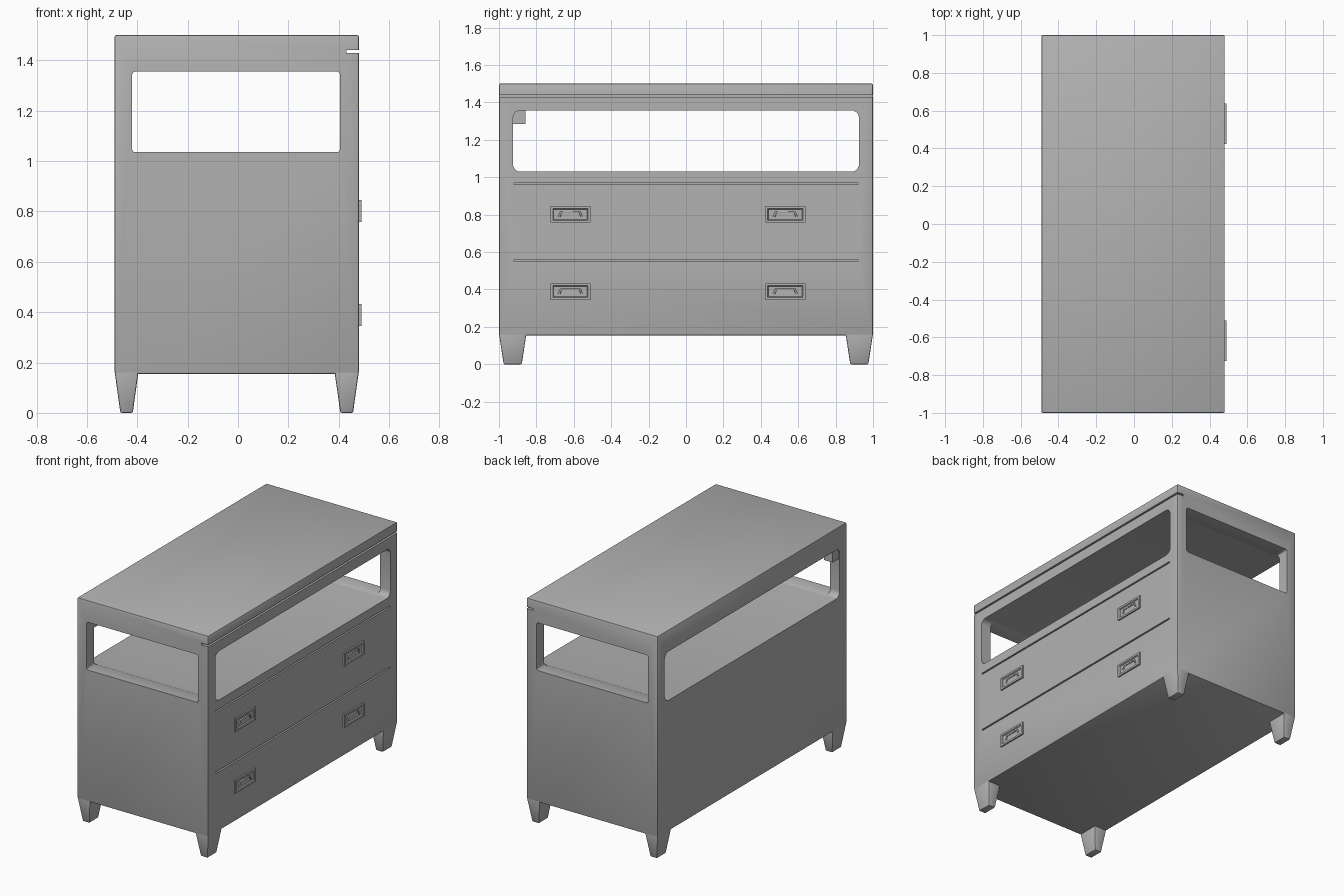
import bpy, bmesh
from mathutils import Vector

if "Cube" in bpy.data.objects:
    bpy.data.objects.remove(bpy.data.objects["Cube"], do_unlink=True)

# One plain grey for the whole piece
GREY = (0.45, 0.45, 0.45, 1)
grey = bpy.data.materials.new("plain grey")
grey.use_nodes = True
grey.diffuse_color = GREY
grey.node_tree.nodes["Principled BSDF"].inputs["Base Color"].default_value = GREY

BACK, FRONT, HALF = -0.49, 0.48, 1.0     # drawer front faces +x
BODY_Z, TOP_Z = 0.155, 1.5


def finish(name, bm):
    bmesh.ops.recalc_face_normals(bm, faces=bm.faces)
    mesh = bpy.data.meshes.new(name)
    bm.to_mesh(mesh)
    bm.free()
    mesh.materials.append(grey)
    ob = bpy.data.objects.new(name, mesh)
    bpy.context.collection.objects.link(ob)
    return ob


def box_bm(x, y, z):
    bm = bmesh.new()
    bmesh.ops.create_cube(bm, size=1)
    for v in bm.verts:
        v.co = Vector([(a + b) / 2 + c * (b - a) for (a, b), c in zip((x, y, z), v.co)])
    return bm


def box(name, x, y, z, radius=0, axis=None, segments=3):
    """Box with all edges rounded, or only those running along one axis."""
    bm = box_bm(x, y, z)
    if radius:
        edges = [e for e in bm.edges if axis is None or
                 abs((e.verts[0].co - e.verts[1].co).normalized()[axis]) > 0.9]
        bmesh.ops.bevel(bm, geom=edges, offset=radius, segments=segments,
                        profile=0.5, affect='EDGES')
    return finish(name, bm)


def cut(target, cutter):
    mod = target.modifiers.new("cut", 'BOOLEAN')
    mod.operation, mod.solver, mod.object = 'DIFFERENCE', 'EXACT', cutter
    with bpy.context.temp_override(object=target, active_object=target):
        bpy.ops.object.modifier_apply(modifier=mod.name)
    bpy.data.objects.remove(cutter, do_unlink=True)


def smooth(ob):
    bpy.ops.object.select_all(action='DESELECT')
    ob.select_set(True)
    bpy.context.view_layer.objects.active = ob
    bpy.ops.object.shade_smooth_by_angle(angle=0.6)


# Cabinet with open shelf, top overhang slot and drawer gaps
cabinet = box("cabinet", (BACK, FRONT), (-HALF, HALF), (BODY_Z, TOP_Z), 0.007, segments=2)
cut(cabinet, box("long_opening", (-0.7, 0.7), (-0.925, 0.925), (1.03, 1.357), 0.04, 0, 5))
cut(cabinet, box("end_opening", (-0.42, 0.405), (-1.2, 1.2), (1.035, 1.355), 0.012, 1))
cut(cabinet, box("top_slot", (0.43, 0.7), (-1.2, 1.2), (1.428, 1.44)))
for z in (0.555, 0.965):
    cut(cabinet, box("drawer_gap", (FRONT - 0.015, 0.7), (-0.92, 0.92), (z - 0.005, z + 0.005)))
smooth(cabinet)

# Small block in one upper corner of the rear opening
box("corner_block", (BACK + 0.005, -0.422), (-0.93, -0.857), (1.285, 1.36))

# Tapered feet
for xn, x0, x1 in (("rear", BACK, -0.395), ("front", 0.383, FRONT)):
    for yn, s in (("right", -1), ("left", 1)):
        bm = box_bm((x0, x1), sorted((s * HALF, s * 0.853)), (0, BODY_Z + 0.01))
        cx, cy = (x0 + x1) / 2, s * 0.9265
        for v in bm.verts:
            if v.co.z < 0.01:
                v.co.x = cx + (v.co.x - cx) * 0.52
                v.co.y = cy + (v.co.y - cy) * 0.66
        bmesh.ops.bevel(bm, geom=bm.edges[:], offset=0.006, segments=2,
                        profile=0.5, affect='EDGES')
        smooth(finish(f"{xn}_{yn}_foot", bm))


# Recessed drawer pulls: dished plate and arched grip
def pull(name, y, z):
    bm = box_bm((FRONT - 0.01, 0.49), (y - 0.107, y + 0.107), (z - 0.044, z + 0.044))
    face = max(bm.faces, key=lambda f: f.calc_center_median().x)
    bmesh.ops.inset_region(bm, faces=[face], thickness=0.018, depth=0)
    bmesh.ops.inset_region(bm, faces=[face], thickness=0.006, depth=-0.007)
    finish(name + "_plate", bm)

    curve = bpy.data.curves.new(name + "_grip", 'CURVE')
    curve.dimensions = '3D'
    curve.bevel_depth, curve.bevel_resolution, curve.use_fill_caps = 0.006, 2, True
    path = [(-0.06, -0.012), (-0.05, 0.012), (0.05, 0.012), (0.06, -0.012)]
    spline = curve.splines.new('POLY')
    spline.points.add(len(path) - 1)
    for p, (dy, dz) in zip(spline.points, path):
        p.co = (0.483, y + dy, z + dz, 1)
    curve.materials.append(grey)
    grip = bpy.data.objects.new(name + "_grip", curve)
    bpy.context.collection.objects.link(grip)


for row, z in (("lower", 0.389), ("upper", 0.801)):
    for side, y in (("right", -0.618), ("left", 0.531)):
        pull(f"{row}_{side}_pull", y, z)
